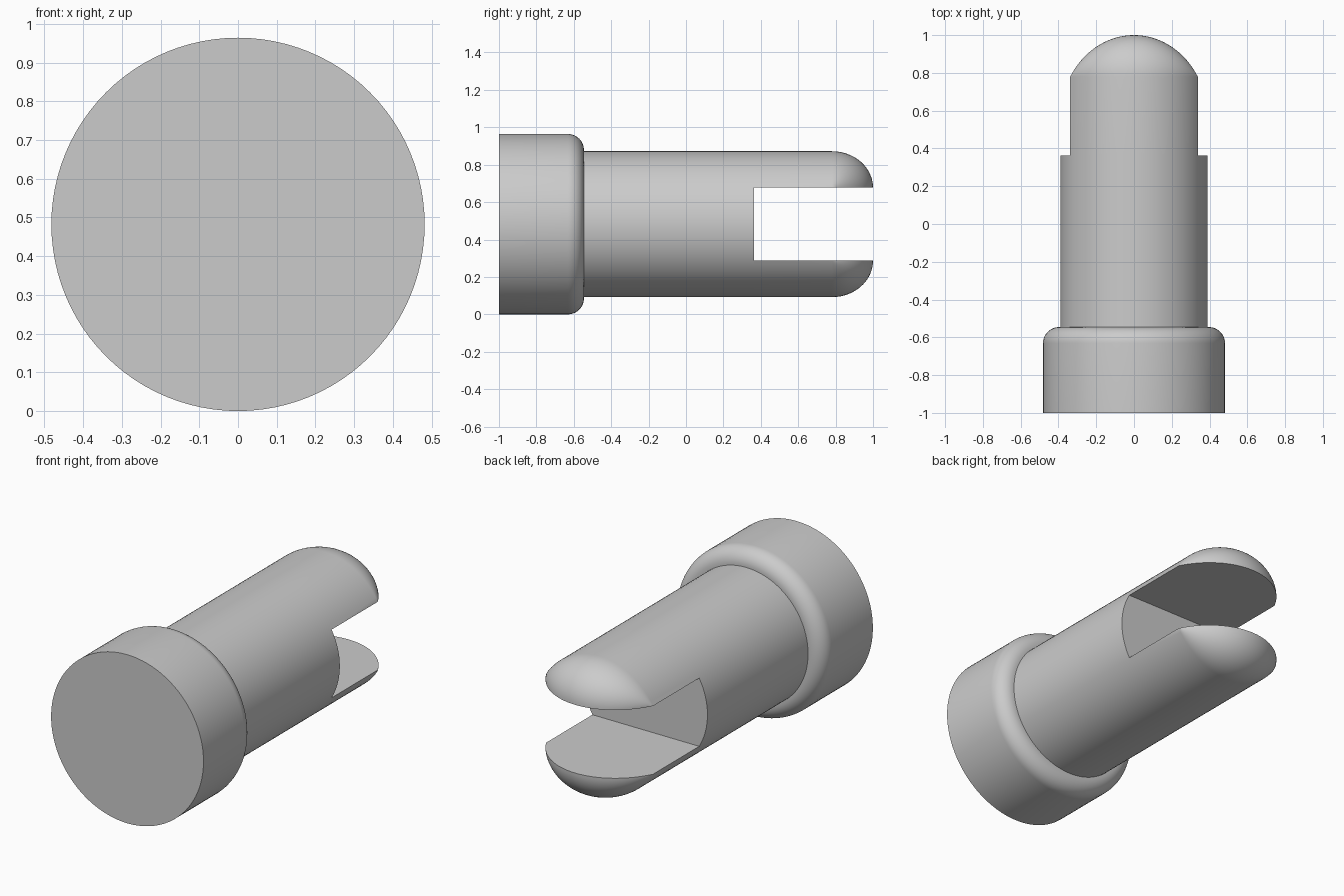
import bpy, bmesh
from math import sin, cos, pi, radians

cube = bpy.data.objects.get("Cube")
if cube:
    bpy.data.objects.remove(cube, do_unlink=True)

AXIS_Z = 0.482       # height of the pin's long axis
HEAD_R, SHAFT_R = 0.482, 0.39
SHOULDER_Y, SLOT_Y, TIP_Y = -0.546, 0.363, 0.78
FILLET = 0.085
SLOT_HALF = SHAFT_R / 2
SEGMENTS = 96

grey = bpy.data.materials.new("Plain Grey")
grey.use_nodes = True
grey.diffuse_color = (0.6, 0.6, 0.6, 1)
grey.node_tree.nodes["Principled BSDF"].inputs["Base Color"].default_value = (0.6, 0.6, 0.6, 1)


def finish(name, bm):
    """Turn a bmesh into a grey object, smooth with sharp edges kept."""
    bmesh.ops.remove_doubles(bm, verts=bm.verts, dist=1e-5)
    bmesh.ops.recalc_face_normals(bm, faces=bm.faces)
    mesh = bpy.data.meshes.new(name)
    bm.to_mesh(mesh)
    bm.free()
    mesh.materials.append(grey)
    obj = bpy.data.objects.new(name, mesh)
    obj.location.z = AXIS_Z
    bpy.context.collection.objects.link(obj)
    bpy.ops.object.select_all(action='DESELECT')
    obj.select_set(True)
    bpy.context.view_layer.objects.active = obj
    bpy.ops.object.shade_smooth_by_angle(angle=radians(30))


def bridge(bm, a, b, closed):
    count = len(a) if closed else len(a) - 1
    for i in range(count):
        j = (i + 1) % len(a)
        bm.faces.new((a[i], a[j], b[j], b[i]))


def lathe(name, profile):
    """Revolve (radius, y) points about the long axis and cap both ends."""
    bm = bmesh.new()
    rings = []
    for r, y in profile:
        angles = [2 * pi * i / SEGMENTS for i in range(SEGMENTS)]
        rings.append([bm.verts.new((r * cos(a), y, r * sin(a))) for a in angles])
    for a, b in zip(rings, rings[1:]):
        bridge(bm, a, b, True)
    bm.faces.new(rings[0])
    bm.faces.new(rings[-1])
    finish(name, bm)


def prong(name, side):
    """Circular segment run along y, its end swung down onto the slot face."""
    bm = bmesh.new()
    steps, columns = 20, SEGMENTS // 3
    stretch = (1 - TIP_Y) / (SHAFT_R - SLOT_HALF)
    arc = [radians(30 + 120 * i / columns) for i in range(columns + 1)]

    def row(y, turn):
        points = []
        for a in arc:
            rise = SHAFT_R * sin(a) - SLOT_HALF
            points.append(bm.verts.new((SHAFT_R * cos(a), y + stretch * rise * sin(turn),
                                        side * (SLOT_HALF + rise * cos(turn)))))
        return points

    rows = [row(SLOT_Y, 0)] + [row(TIP_Y, pi / 2 * i / steps) for i in range(steps + 1)]
    for a, b in zip(rows, rows[1:]):
        bridge(bm, a, b, False)
    bm.faces.new(rows[0])                                  # root
    bm.faces.new([rows[0][0]] + rows[-1] + [rows[0][-1]])  # slot face
    finish(name, bm)


# Head with a rounded shoulder
rounding = [(HEAD_R - FILLET * (1 - cos(t)), SHOULDER_Y - FILLET * (1 - sin(t)))
            for t in (pi / 2 * i / 12 for i in range(13))]
lathe("head", [(HEAD_R, -1)] + rounding)

# Solid part of the shaft, ending at the slot floor
lathe("shaft", [(SHAFT_R, SHOULDER_Y), (SHAFT_R, SLOT_Y)])

# Two prongs either side of the slot
prong("upper_prong", 1)
prong("lower_prong", -1)
